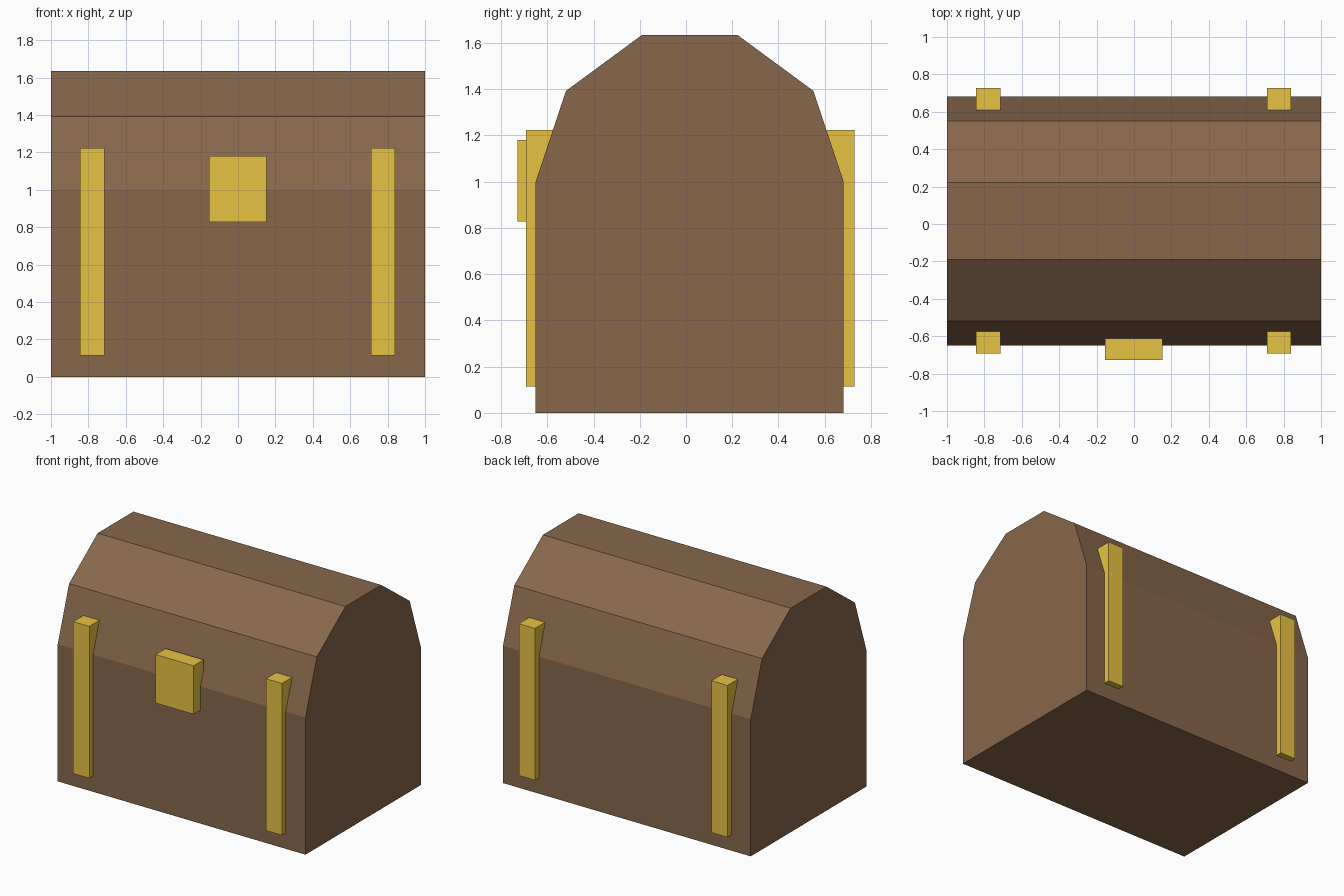
import bpy
import bmesh

cube = bpy.data.objects.get("Cube")
if cube:
    bpy.data.objects.remove(cube, do_unlink=True)


def make_material(name, rgb):
    mat = bpy.data.materials.new(name)
    mat.use_nodes = True
    color = (*rgb, 1.0)
    mat.diffuse_color = color
    mat.node_tree.nodes["Principled BSDF"].inputs["Base Color"].default_value = color
    return mat


wood = make_material("brown wood", (0.242, 0.136, 0.070))
brass = make_material("yellow brass", (0.831, 0.565, 0.058))


def add_object(name, bm, mat):
    bmesh.ops.recalc_face_normals(bm, faces=bm.faces)
    mesh = bpy.data.meshes.new(name)
    bm.to_mesh(mesh)
    bm.free()
    mesh.materials.append(mat)
    obj = bpy.data.objects.new(name, mesh)
    bpy.context.collection.objects.link(obj)
    return obj


def add_box(name, low, high, mat):
    bm = bmesh.new()
    bmesh.ops.create_cube(bm, size=1)
    for v in bm.verts:
        v.co = [(a + b) / 2 + c * (b - a) for a, b, c in zip(low, high, v.co)]
    return add_object(name, bm, mat)


# Chest body with faceted lid: half profile mirrored, then extruded along x
center_y = 0.016
half = [(0.666, 0), (0.666, 1.0), (0.535, 1.393), (0.206, 1.635)]
profile = half + [(-y, z) for y, z in reversed(half)]
bm = bmesh.new()
end = bm.faces.new([bm.verts.new((-1, y + center_y, z)) for y, z in profile])
side = bmesh.ops.extrude_face_region(bm, geom=[end], use_keep_orig=True)
moved = [g for g in side["geom"] if isinstance(g, bmesh.types.BMVert)]
bmesh.ops.translate(bm, verts=moved, vec=(2, 0, 0))
add_object("chest_body", bm, wood)

# Vertical brass straps, a pair on the front and a pair on the back
for face, y0, y1 in (("front", -0.693, -0.575), ("back", 0.61, 0.728)):
    for label, x in (("right", -0.78), ("left", 0.775)):
        add_box(f"{face}_{label}_strap", (x - 0.065, y0, 0.115), (x + 0.065, y1, 1.223), brass)

# Lock plate on the front
add_box("lock_plate", (-0.155, -0.728, 0.827), (0.152, -0.613, 1.181), brass)
